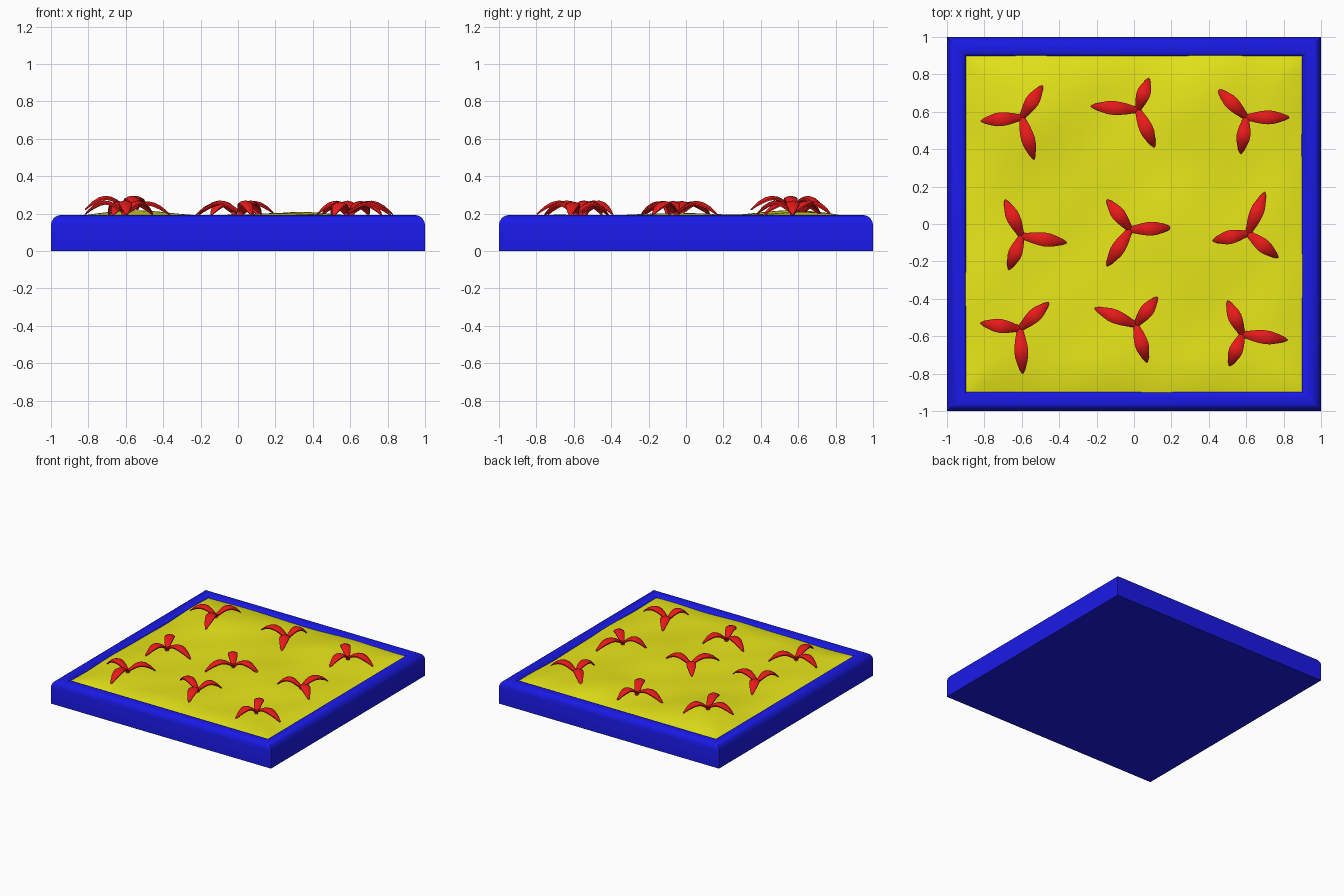
import bpy, bmesh, math
from mathutils import Vector

if "Cube" in bpy.data.objects:
    bpy.data.objects.remove(bpy.data.objects["Cube"])


def material(name, rgb):
    m = bpy.data.materials.new(name)
    m.diffuse_color = (*rgb, 1)
    m.use_nodes = True
    m.node_tree.nodes["Principled BSDF"].inputs["Base Color"].default_value = m.diffuse_color
    return m


BLUE = material("blue", (0.01, 0.01, 0.8))
YELLOW = material("yellow", (0.8, 0.8, 0.01))
RED = material("red", (0.8, 0.01, 0.01))


def finish(bm, name, mat, angle):
    bmesh.ops.recalc_face_normals(bm, faces=bm.faces)
    me = bpy.data.meshes.new(name)
    bm.to_mesh(me)
    bm.free()
    ob = bpy.data.objects.new(name, me)
    bpy.context.collection.objects.link(ob)
    me.materials.append(mat)
    bpy.ops.object.select_all(action='DESELECT')
    ob.select_set(True)
    bpy.context.view_layer.objects.active = ob
    bpy.ops.object.shade_smooth_by_angle(angle=math.radians(angle))
    return ob


def skin(bm, rings):
    """Join closed rings of points into a tube with capped ends."""
    vs = [[bm.verts.new(p) for p in ring] for ring in rings]
    n = len(vs[0])
    for a, b in zip(vs, vs[1:]):
        for i in range(n):
            j = (i + 1) % n
            bm.faces.new((a[i], a[j], b[j], b[i]))
    bm.faces.new(vs[0][::-1])
    bm.faces.new(vs[-1])


# Square tray: rim profile as (half width, height), mitred at the corners
profile = [(1, 0), (1, .14), (.995, .16), (.984, .177), (.968, .188), (.95, .192),
           (.925, .192), (.91, .186), (.9, .175), (.893, .15), (.89, .08)]
bm = bmesh.new()
skin(bm, [[(sx * h, sy * h, z) for sx, sy in ((-1, -1), (1, -1), (1, 1), (-1, 1))]
          for h, z in profile])
finish(bm, "tray", BLUE, 40)


# Soil: gently rolling surface that sinks towards the rim
def hill(x, y, cx, cy, r):
    return math.exp(-((x - cx) ** 2 + (y - cy) ** 2) / (r * r))


def soil_height(x, y):
    z = .187 + .005 * math.sin(5 * x + 2 * y) * math.cos(4 * y - 2 * x)
    z += .003 * math.sin(11 * x - 3 * y) * math.sin(9 * y + 1)
    z += .026 * hill(x, y, -.55, .6, .24) + .022 * hill(x, y, .33, .6, .22)
    z += .012 * hill(x, y, .25, -.1, .25)
    edge = max(0, (max(abs(x), abs(y)) - .72) / .18)
    return z - .018 * edge ** 2


bm = bmesh.new()
bmesh.ops.create_grid(bm, x_segments=48, y_segments=48, size=.9)
for v in bm.verts:
    v.co.z = soil_height(v.co.x, v.co.y)
finish(bm, "soil", YELLOW, 60)

# Seedlings: centre followed by the three leaf tips, seen from above
seedlings = [
    ((-.60, .57), (-.49, .74), (-.82, .55), (-.535, .345)),
    ((.02, .61), (.08, .78), (-.23, .63), (.11, .41)),
    ((.60, .57), (.45, .72), (.83, .57), (.57, .375)),
    ((-.60, -.065), (-.69, .13), (-.36, -.10), (-.67, -.245)),
    ((-.02, -.03), (-.145, .13), (.2, -.02), (-.145, -.225)),
    ((.61, -.05), (.70, .17), (.42, -.09), (.77, -.18)),
    ((-.61, -.56), (-.455, -.42), (-.82, -.53), (-.595, -.80)),
    ((.01, -.54), (.125, -.39), (-.21, -.45), (.07, -.74)),
    ((.58, -.59), (.50, -.41), (.82, -.62), (.51, -.76)),
]
# Leaf stations: (fraction of length, rise, half width)
stations = [(-.04, .015, .012), (.1, .036, .022), (.22, .056, .029), (.35, .07, .034),
            (.5, .075, .037), (.65, .067, .035), (.8, .047, .026), (.92, .022, .016),
            (1, .002, .004)]


def leaf(bm, centre, tip, base):
    run = Vector((tip[0] - centre[0], tip[1] - centre[1], 0))
    side = Vector((-run.y, run.x, 0)).normalized()
    pts = [Vector((centre[0], centre[1], base + rise)) + run * t for t, rise, w in stations]
    rings = []
    for i, (t, rise, w) in enumerate(stations):
        along = (pts[min(i + 1, len(pts) - 1)] - pts[max(i - 1, 0)]).normalized()
        up = along.cross(side)
        thick = .009 if t < .9 else .005
        us = [-1, -.6, 0, .6, 1]
        top = [pts[i] + side * (u * w) - up * (.35 * w * u * u) for u in us]
        under = [p - up * thick for p in reversed(top)]
        rings.append(top + under)
    skin(bm, rings)


for k, (centre, *tips) in enumerate(seedlings):
    bm = bmesh.new()
    base = soil_height(*centre) + .004
    for tip in tips:
        leaf(bm, centre, tip, base)
    # short stem under the leaves
    skin(bm, [[(centre[0] + .014 * math.cos(a * math.pi / 4),
                centre[1] + .014 * math.sin(a * math.pi / 4), z) for a in range(8)]
              for z in (base - .03, base + .018)])
    finish(bm, f"seedling_{k + 1}", RED, 50)
